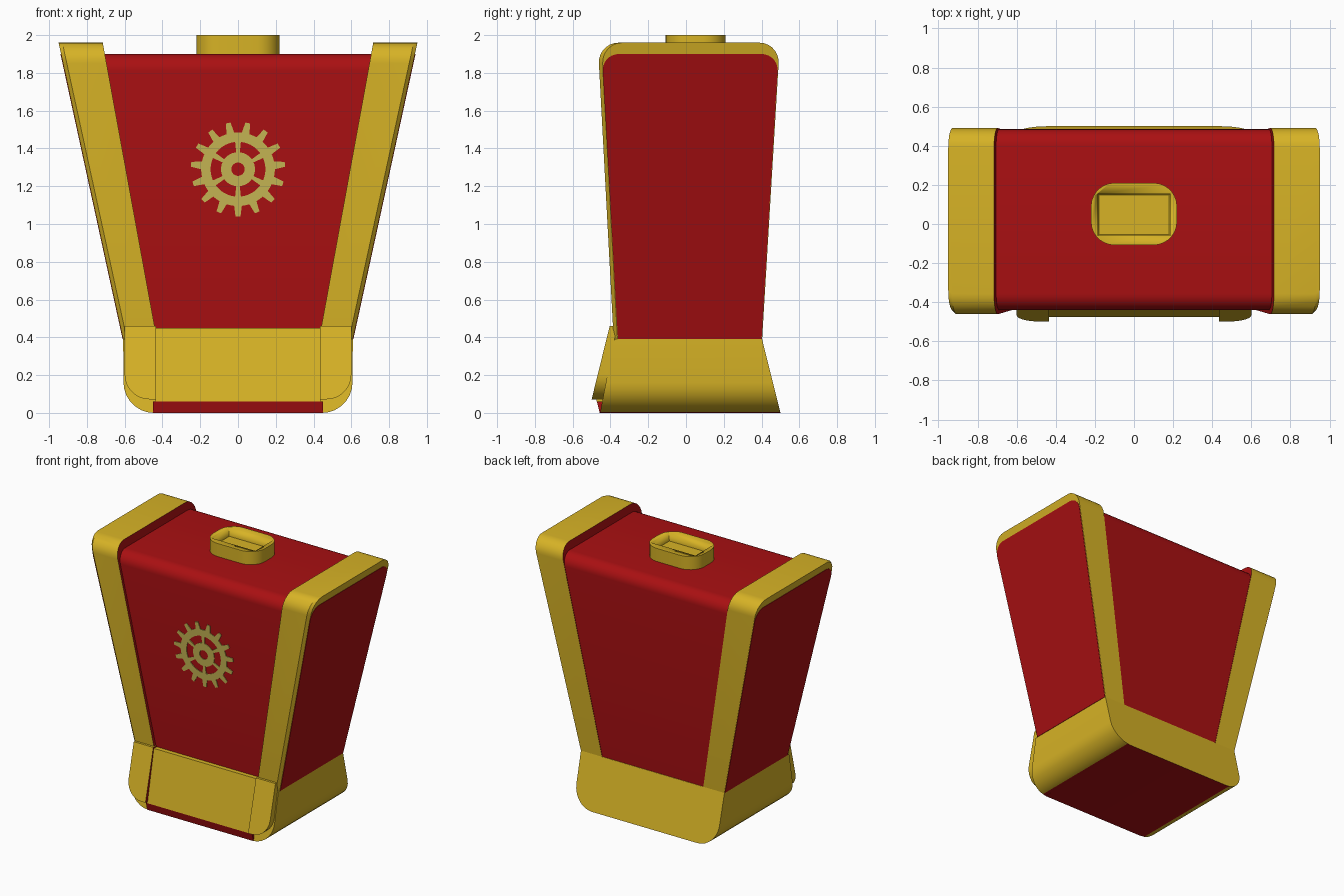
import bpy, bmesh, math
from mathutils import Vector

if "Cube" in bpy.data.objects:
    bpy.data.objects.remove(bpy.data.objects["Cube"])


def mat(name, c):
    m = bpy.data.materials.new(name)
    m.diffuse_color = (*c, 1)
    m.use_nodes = True
    m.node_tree.nodes["Principled BSDF"].inputs["Base Color"].default_value = m.diffuse_color
    return m


RED = mat("deep red", (0.40, 0.005, 0.006))
YEL = mat("mustard yellow", (0.68, 0.45, 0.019))
PALE = mat("pale khaki", (0.58, 0.48, 0.09))


def rounded(corners, n=7):
    """Polygon from (u, v, radius) corners, radius measured as set-back along edges."""
    out = []
    for i, (u, v, r) in enumerate(corners):
        p = Vector((u, v))
        if r == 0:
            out.append(p)
            continue
        a = p + (Vector(corners[i - 1][:2]) - p).normalized() * r
        b = p + (Vector(corners[(i + 1) % len(corners)][:2]) - p).normalized() * r
        w = math.sqrt(0.5)
        for k in range(n + 1):          # rational quadratic = circular arc
            t = k / n
            A, B, C = (1 - t) ** 2, 2 * w * t * (1 - t), t * t
            out.append((a * A + p * B + b * C) / (A + B + C))
    return out


def finish(bm, name, mats, rule=None):
    bmesh.ops.recalc_face_normals(bm, faces=bm.faces)
    for f in bm.faces:
        f.smooth = True
        if rule:
            f.material_index = rule(f)
    me = bpy.data.meshes.new(name)
    bm.to_mesh(me)
    bm.free()
    for m in mats:
        me.materials.append(m)
    me.set_sharp_from_angle(angle=math.radians(30))
    ob = bpy.data.objects.new(name, me)
    bpy.context.collection.objects.link(ob)
    return ob


def loft(name, pts, places, mats, rule=None):
    """Skin one profile through several placing functions, capped at both ends."""
    bm = bmesh.new()
    rings = [[bm.verts.new(f(u, v)) for u, v in pts] for f in places]
    bm.faces.new(rings[0])
    bm.faces.new(rings[-1])
    n = len(pts)
    for a, b in zip(rings, rings[1:]):
        for i in range(n):
            j = (i + 1) % n
            bm.faces.new((a[i], a[j], b[j], b[i]))
    return finish(bm, name, mats, rule)


def lerp(z, z0, a, z1, b):
    return a + (b - a) * (z - z0) / (z1 - z0)


def x_in(z): return lerp(z, 0.45, 0.44, 1.90, 0.705)
def x_out(z): return lerp(z, 0.40, 0.61, 1.96, 0.95)
def body_front(z): return lerp(z, 0.39, -0.36, 1.9, -0.445)


# Main tank, rounded along its top edges
body = rounded([(-0.36, 0.39, 0), (-0.445, 1.9, 0.09), (0.49, 1.9, 0.09), (0.40, 0.39, 0)])
loft("tank_body", body, [lambda y, z: (-x_in(z) - 0.03, y, z),
                         lambda y, z: (x_in(z) + 0.03, y, z)], [RED])

# Side bands with red inner walls, plus flush red side panels
band = rounded([(-0.383, 0.39, 0), (-0.467, 1.96, 0.11), (0.497, 1.96, 0.11), (0.403, 0.39, 0)])
for s, side in ((-1, "left"), (1, "right")):
    loft(side + "_band", band,
         [lambda y, z: (s * x_in(z), y, z),
          lambda y, z: (s * (x_out(z) - 0.02), y, z),
          lambda y, z: (s * x_out(z), y + (0.02 if y < -0.3 else 0), z)],
         [YEL, RED], lambda f: 1 if f.normal.x * s < -0.9 else 0)
    loft(side + "_panel", body, [lambda y, z: (s * (x_out(z) - 0.004), y, z),
                                 lambda y, z: (s * (x_out(z) + 0.003), y, z)], [RED])

# Flared base with rounded lower corners and a red underside
base = rounded([(-0.608, 0.39, 0), (-0.605, 0, 0.16), (0.605, 0, 0.16), (0.608, 0.39, 0)])
loft("base", base, [lambda x, z: (x, lerp(z, 0, -0.455, 0.39, -0.38), z),
                    lambda x, z: (x, lerp(z, 0, 0.50, 0.39, 0.403), z)],
     [YEL, RED], lambda f: 1 if f.normal.z < -0.99 else 0)

# Front plate, red lip below it and raised corner guards
plate = [(-0.44, 0.06), (0.44, 0.06), (0.44, 0.45), (-0.44, 0.45)]
loft("front_plate", plate, [lambda x, z: (x, lerp(z, 0.06, -0.475, 0.45, -0.397), z),
                            lambda x, z: (x, -0.36, z)], [YEL])
lip = [(-0.472, 0.06), (-0.457, 0.0), (-0.40, 0.0), (-0.40, 0.06)]
loft("front_lip", lip, [lambda y, z: (-0.45, y, z), lambda y, z: (0.45, y, z)], [RED])
guard = rounded([(0.435, 0.46, 0), (0.435, 0.072, 0), (0.60, 0.072, 0.13), (0.60, 0.46, 0)])
for s, side in ((-1, "left"), (1, "right")):
    loft(side + "_corner_guard", guard,
         [lambda x, z: (s * x, lerp(z, 0.07, -0.50, 0.46, -0.404), z),
          lambda x, z: (s * x, lerp(z, 0.07, -0.44, 0.46, -0.365), z)],
         [YEL, RED], lambda f: 1 if f.normal.x * s < -0.9 else 0)

# Filler cap with a square recess
outline = rounded([(-0.22, -0.108, 0.12), (0.22, -0.108, 0.12), (0.22, 0.21, 0.12), (-0.22, 0.21, 0.12)])
cap = loft("filler_cap", outline, [lambda x, y: (x, y, 1.88), lambda x, y: (x, y, 2.0)], [YEL])
hole = [(-0.19, -0.06), (0.19, -0.06), (0.19, 0.155), (-0.19, 0.155)]
cutter = loft("cap_cutter", hole,
              [lambda x, y: (x * 0.94, 0.0475 + (y - 0.0475) * 0.94, 1.935),
               lambda x, y: (x, y, 2.02)], [YEL])
cutter.hide_render = True
cutter.hide_viewport = True
mod = cap.modifiers.new("recess", "BOOLEAN")
mod.operation = "DIFFERENCE"
mod.object = cutter
mod.solver = "EXACT"

# Plain cogwheel decoration: polar grid with teeth, rim, spokes and hub
TEETH, STEPS = 15, 120
radii = [0.035, 0.09, 0.145, 0.195, 0.25]
bm = bmesh.new()


def polar(r, k):
    a = 2 * math.pi * k / STEPS - math.pi / 2
    z = 1.29 + r * math.sin(a)
    return bm.verts.new((r * math.cos(a), body_front(z) - 0.005, z))


for k in range(STEPS):
    spoke = (k + 2) % 20 < 4
    tooth = (k + 2) % (STEPS // TEETH) < 4
    for i, (r0, r1) in enumerate(zip(radii, radii[1:])):
        if (i == 1 and not spoke) or (i == 3 and not tooth):
            continue
        # teeth narrow towards the tip
        d = [0, 0]
        if i == 3:
            d = [1.0 - 0.5 * ((k + 2) % 8), 1.0 - 0.5 * ((k + 2) % 8 + 1)]
        bm.faces.new((polar(r0, k), polar(r0, k + 1),
                      polar(r1, k + 1 + d[1]), polar(r1, k + d[0])))
bmesh.ops.remove_doubles(bm, verts=bm.verts, dist=0.0002)
bmesh.ops.recalc_face_normals(bm, faces=bm.faces)
if sum(f.normal.y for f in bm.faces) > 0:
    bmesh.ops.reverse_faces(bm, faces=bm.faces)
back = bmesh.ops.extrude_face_region(bm, geom=bm.faces[:], use_keep_orig=True)
for v in back["geom"]:
    if isinstance(v, bmesh.types.BMVert):
        v.co.y += 0.008
finish(bm, "cogwheel", [PALE])
